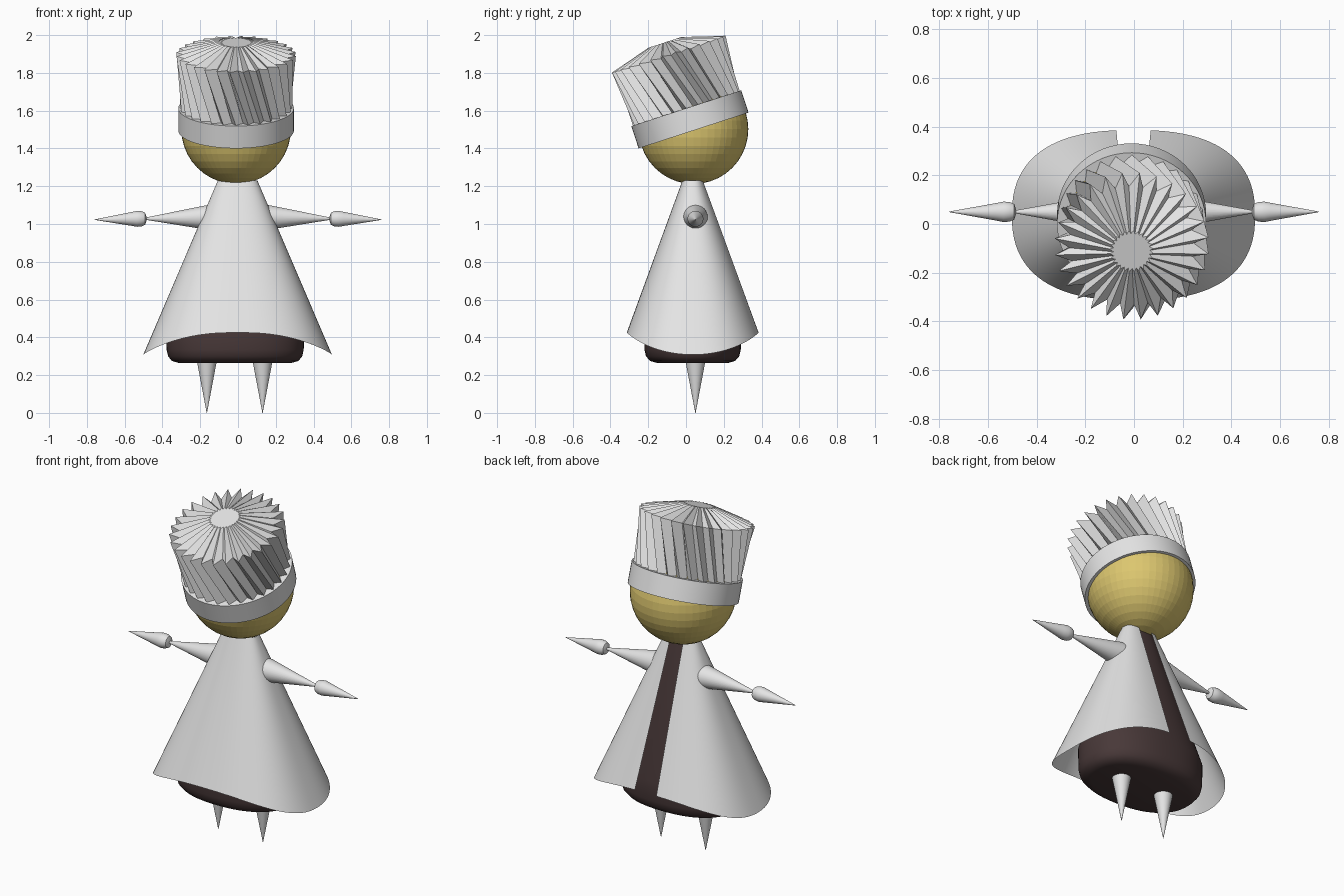
import bpy, math
from math import sin, cos, pi, radians
from mathutils import Matrix, Vector

old = bpy.data.objects.get("Cube")
if old:
    bpy.data.objects.remove(old)


def material(name, rgb):
    m = bpy.data.materials.new(name)
    m.use_nodes = True
    m.diffuse_color = (*rgb, 1)
    m.node_tree.nodes["Principled BSDF"].inputs["Base Color"].default_value = (*rgb, 1)
    return m


WHITE = material("soft_white", (0.78, 0.78, 0.78))
GOLD = material("straw_gold", (0.72, 0.57, 0.16))
BROWN = material("dark_brown", (0.065, 0.04, 0.04))


def loft(name, rings, mat, closed=True, caps=True, smooth=None, matrix=None):
    """Skin a stack of equal-length point rings into one mesh."""
    n = len(rings[0])
    verts = [p for ring in rings for p in ring]
    faces = []
    for k in range(len(rings) - 1):
        for i in range(n if closed else n - 1):
            j = (i + 1) % n
            faces.append((k * n + i, k * n + j, (k + 1) * n + j, (k + 1) * n + i))
    if caps:
        faces.append(tuple(reversed(range(n))))
        faces.append(tuple(range(len(verts) - n, len(verts))))
    me = bpy.data.meshes.new(name)
    me.from_pydata(verts, [], faces)
    me.materials.append(mat)
    ob = bpy.data.objects.new(name, me)
    bpy.context.collection.objects.link(ob)
    if matrix:
        ob.matrix_world = matrix
    if smooth:
        bpy.ops.object.select_all(action='DESELECT')
        ob.select_set(True)
        bpy.context.view_layer.objects.active = ob
        bpy.ops.object.shade_smooth_by_angle(angle=radians(smooth))
    return ob


def lathe(name, profile, mat, matrix, segments=32, smooth=30):
    """Turn (radius, height) pairs around local z."""
    rings = [[(r * cos(2 * pi * i / segments), r * sin(2 * pi * i / segments), h)
              for i in range(segments)] for r, h in profile]
    return loft(name, rings, mat, smooth=smooth, matrix=matrix)


def oval(t, a, b, power):
    """Point on a squared-off ellipse."""
    c, s = cos(t), sin(t)
    return (a * math.copysign(abs(c) ** (2 / power), c),
            b * math.copysign(abs(s) ** (2 / power), s))


# Inner body: rounded base tapering up to the neck
STEPS = 64
body_levels = [(0.265, 0.30, 0.19), (0.275, 0.335, 0.225), (0.30, 0.355, 0.247),
               (0.335, 0.363, 0.255), (0.45, 0.365, 0.255), (1.22, 0.09, 0.045)]
rings = [[(*oval(2 * pi * i / STEPS, a, b, 2.3), z) for i in range(STEPS)]
         for z, a, b in body_levels]
loft("inner_body", rings, BROWN, smooth=40, matrix=Matrix.Translation((-0.015, 0.035, 0)))

# Cloak: flared sheet with a curved hem, open along the back
TOP = 1.23
LEVELS = 10
rings = []
for k in range(LEVELS + 1):
    u = k / LEVELS
    slit = 0.042 + 0.031 * u
    half_width = 0.105 + 0.36 * u
    gap = math.acos((slit / half_width) ** 1.25)
    ring = []
    for i in range(97):
        t = gap - (2 * gap + pi) * i / 96
        side = oval(t, 1, 1, 2.5)[1]
        hem = 0.308 + 0.117 * side * side
        z = TOP + (hem - TOP) * u
        drop = TOP - z
        ring.append((*oval(t, 0.105 + 0.428 * drop, 0.055 + 0.366 * drop, 2.5), z))
    rings.append(ring)
loft("cloak", rings, WHITE, closed=False, caps=False, smooth=30,
     matrix=Matrix.Translation((-0.002, 0.036, 0)))

# Head: flat-faced ball
bpy.ops.mesh.primitive_uv_sphere_add(segments=48, ring_count=20, radius=0.29,
                                     location=(-0.01, 0.04, 1.502))
head = bpy.context.object
head.name = "head"
head.data.materials.append(GOLD)

# Arms and hands: spindles pointing outward on both sides
for label, sx in (("left", 1), ("right", -1)):
    turn = Vector((sx, 0, -0.02)).to_track_quat('Z', 'Y').to_matrix().to_4x4()
    place = Matrix.Translation((0, 0.05, 1.038)) @ turn
    lathe(label + "_arm", [(0.066, 0.14), (0.064, 0.17), (0.004, 0.50)], WHITE, place)
    lathe(label + "_hand", [(0.012, 0.485), (0.032, 0.492), (0.04, 0.51), (0.042, 0.535),
                            (0.037, 0.56), (0.001, 0.76)], WHITE, place)

# Legs: spikes pointing down
for label, x in (("left", 0.13), ("right", -0.165)):
    lathe(label + "_leg", [(0.001, 0), (0.05, 0.26), (0.055, 0.29)], WHITE,
          Matrix.Translation((x, 0.05, 0)))

# Hat: tilted band with a twisted, pleated crown
tilt = Matrix.Translation((-0.01, 0.04, 1.495)) @ Matrix.Rotation(radians(18), 4, 'X')
lathe("hat_band", [(0.306, 0), (0.306, 0.124)], WHITE, tilt, segments=64)

PLEATS = 28
# Each row: ridge radius, valley radius, ridge height, valley height, twist
crown = [(0.297, 0.262, 0.12, 0.12, 0), (0.318, 0.255, 0.425, 0.415, -0.33),
         (0.09, 0.075, 0.491, 0.489, -0.33)]
rings = []
for ridge, valley, hr, hv, twist in crown:
    ring = []
    for i in range(PLEATS):
        t = 2 * pi * i / PLEATS + twist - pi / 2
        v = t + 1.3 * pi / PLEATS
        ring.append((ridge * cos(t), ridge * sin(t), hr))
        ring.append((valley * cos(v), valley * sin(v), hv))
    rings.append(ring)
loft("hat_crown", rings, WHITE, matrix=tilt)
